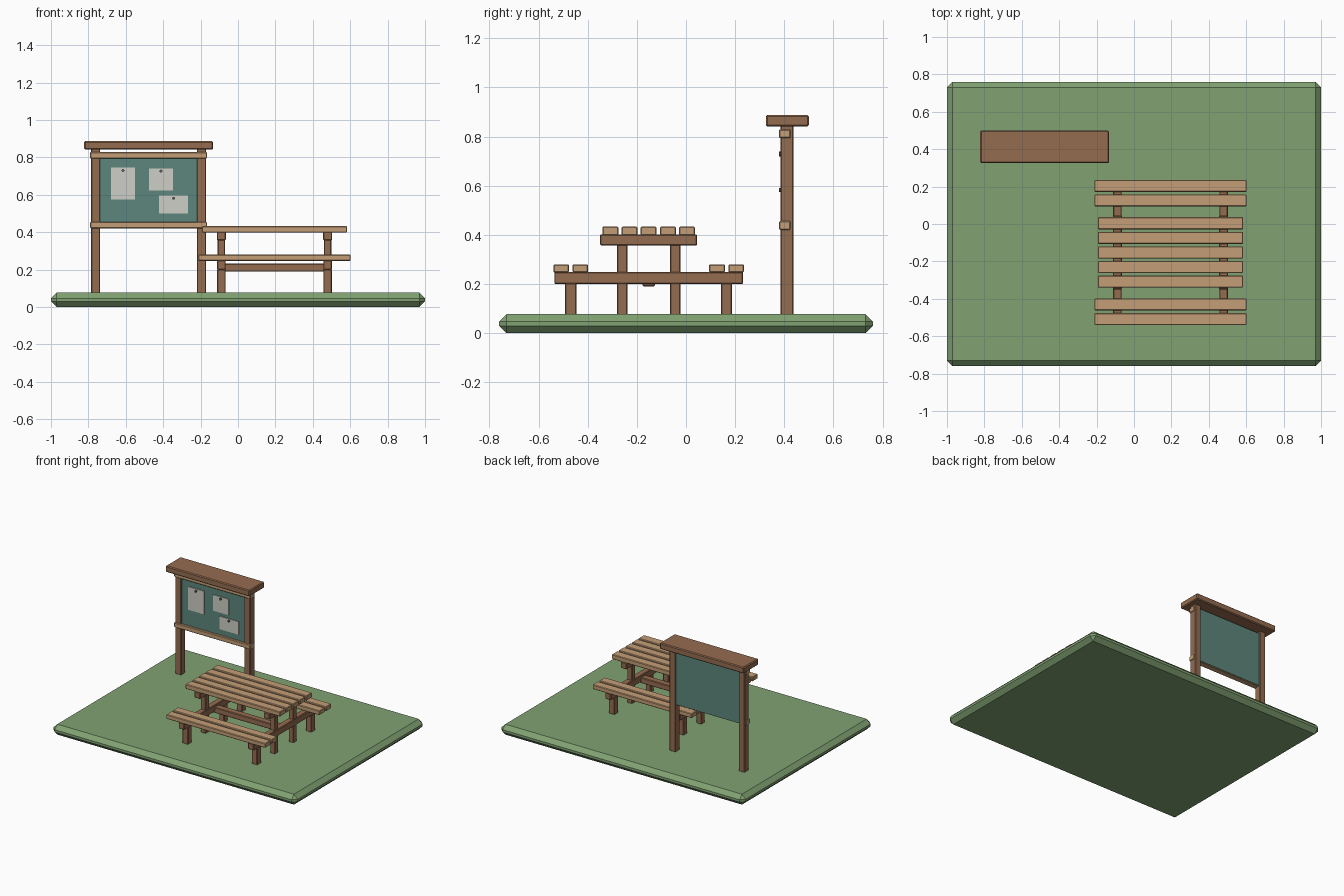
import bpy

if "Cube" in bpy.data.objects:
    bpy.data.objects.remove(bpy.data.objects["Cube"])

def material(name, rgb):
    m = bpy.data.materials.new(name)
    m.diffuse_color = (*rgb, 1)
    m.use_nodes = True
    m.node_tree.nodes["Principled BSDF"].inputs["Base Color"].default_value = m.diffuse_color
    return m

GRASS = material("grass", (0.22, 0.36, 0.17))
LIGHT = material("light_wood", (0.55, 0.34, 0.18))
DARK = material("dark_wood", (0.30, 0.15, 0.08))
TEAL = material("board_teal", (0.11, 0.24, 0.20))
PAPER = material("paper", (0.62, 0.62, 0.57))
METAL = material("pin_metal", (0.12, 0.12, 0.12))

def box(name, x, y, z, mat, bevel=0.004):
    """Box from (min, max) ranges, with a one-segment chamfer."""
    c = [(a + b) / 2 for a, b in (x, y, z)]
    bpy.ops.mesh.primitive_cube_add(size=1, location=c)
    ob = bpy.context.object
    ob.name = name
    ob.scale = [b - a for a, b in (x, y, z)]
    bpy.ops.object.transform_apply(location=False, rotation=False, scale=True)
    ob.data.materials.append(mat)
    if bevel:
        mod = ob.modifiers.new("chamfer", 'BEVEL')
        mod.width = bevel
        mod.segments = 1
    return ob

def span(centre, size):
    return (centre - size / 2, centre + size / 2)

TOP = 0.077  # ground surface

# Ground slab
box("ground_slab", (-1, 1), (-0.76, 0.76), (0, TOP), GRASS, 0.03)

# Picnic table
CX, CY = 0.195, -0.152
for i in range(5):
    box("table_plank", span(CX, 0.776), span(CY + (i - 2) * 0.078, 0.065),
        (0.398, 0.433), LIGHT)
for s in (-1, 1):
    for off in (0.278, 0.356):
        box("bench_plank", span(CX, 0.813), span(CY + s * off, 0.064),
            (0.247, 0.28), LIGHT)

# Both end frames
for sx in (-1, 1):
    fx = CX + sx * 0.284
    box("table_crossbeam", span(fx, 0.048), span(CY, 0.395), (0.357, 0.402), DARK)
    box("bench_crossbeam", span(fx, 0.046), span(CY, 0.768), (0.2, 0.249), DARK)
    for sy in (-1, 1):
        box("table_leg", span(fx, 0.04), span(CY + sy * 0.108, 0.042),
            (TOP - 0.003, 0.36), DARK)
        box("bench_leg", span(fx, 0.046), span(CY + sy * 0.317, 0.046),
            (TOP - 0.003, 0.203), DARK)

# Stretcher joining the frames
box("stretcher", span(CX, 0.568), span(CY, 0.05), (0.19, 0.232), DARK)

# Notice board
BX = -0.478
for s in (-1, 1):
    box("board_post", span(BX + s * 0.283, 0.049), (0.385, 0.438),
        (TOP - 0.003, 0.845), DARK)
box("board_roof", span(BX, 0.689), (0.325, 0.5), (0.841, 0.887), DARK, 0.006)
for name, z in (("lower_rail", 0.438), ("upper_rail", 0.811)):
    box(name, span(BX, 0.625), (0.378, 0.426), span(z, 0.035), LIGHT)
box("board_panel", span(BX, 0.53), (0.394, 0.428), (0.424, 0.826), TEAL, 0)

# Papers, each held by a pin
papers = [((-0.68, -0.55), (0.575, 0.746), 0.73),
          ((-0.476, -0.348), (0.623, 0.741), 0.727),
          ((-0.422, -0.267), (0.50, 0.596), 0.582)]
for x, z, pz in papers:
    box("paper_notice", x, (0.388, 0.395), z, PAPER, 0)
    bpy.ops.mesh.primitive_cylinder_add(
        vertices=8, radius=0.008, depth=0.012,
        location=(sum(x) / 2, 0.384, pz), rotation=(1.5708, 0, 0))
    pin = bpy.context.object
    pin.name = "paper_pin"
    pin.data.materials.append(METAL)
